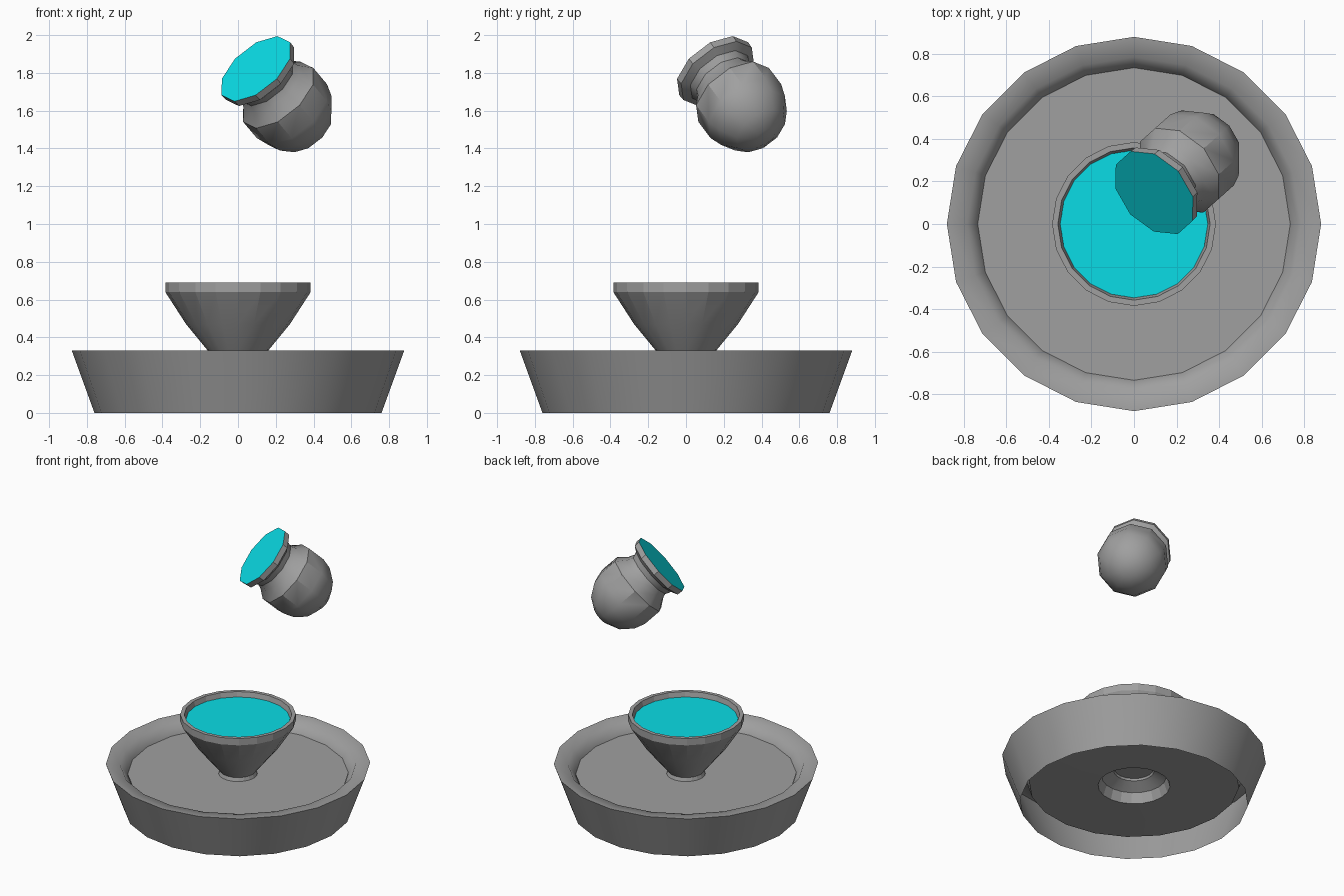
import bpy, bmesh, math
from mathutils import Vector, Matrix

if "Cube" in bpy.data.objects:
    bpy.data.objects.remove(bpy.data.objects["Cube"])


def material(name, rgb):
    m = bpy.data.materials.new(name)
    m.diffuse_color = (*rgb, 1)
    m.use_nodes = True
    m.node_tree.nodes["Principled BSDF"].inputs["Base Color"].default_value = m.diffuse_color
    return m


STONE = material("grey stone", (0.35, 0.35, 0.35))
CYAN = material("cyan water", (0.003, 0.72, 0.79))


def lathe(name, profile, sides, mat, smooth=0, cap_start=False, cap_end=None):
    """Turn a (radius, height) profile around z; optional end caps."""
    bm = bmesh.new()
    rings = []
    for r, z in profile:
        rings.append([bm.verts.new((r * math.cos(math.tau * i / sides),
                                    r * math.sin(math.tau * i / sides), z))
                      for i in range(sides)])
    for a, b in zip(rings, rings[1:]):
        for i in range(sides):
            j = (i + 1) % sides
            bm.faces.new((a[i], a[j], b[j], b[i]))
    if cap_start:
        bm.faces.new(rings[0][::-1])
    if cap_end:
        bm.faces.new(rings[-1]).material_index = 1
    for f in bm.faces:
        f.smooth = smooth > 0
    bm.normal_update()
    for e in bm.edges:
        e.smooth = e.calc_face_angle(0) < math.radians(smooth)
    me = bpy.data.meshes.new(name)
    bm.to_mesh(me)
    bm.free()
    me.materials.append(mat)
    if cap_end:
        me.materials.append(cap_end)
    ob = bpy.data.objects.new(name, me)
    bpy.context.collection.objects.link(ob)
    return ob


def disc(name, radius, z, sides, mat):
    return lathe(name, [(radius, z)], sides, mat, cap_end=mat)


# wide basin: outer wall, rounded lip, inner wall and raised floor
lathe("basin", [(0.76, 0), (0.88, 0.33), (0.785, 0.322), (0.735, 0.25),
                (0.70, 0.135), (0.24, 0.125)], 20, STONE, smooth=60)

# central cup on a flared hollow foot
lathe("cup", [(0.24, 0.125), (0.215, 0.195), (0.135, 0.24), (0.12, 0.28),
              (0.16, 0.33), (0.275, 0.47), (0.385, 0.64), (0.385, 0.69),
              (0.358, 0.69), (0.345, 0.64)], 20, STONE, smooth=15)

# flat surfaces filling cup and basin; the neck passes through the basin one
disc("cup_water", 0.347, 0.655, 20, CYAN)
disc("basin_surface", 0.735, 0.255, 20, STONE)

# floating tilted jar: round base, body, concave neck and flared mouth
R = 0.235
dome = [(R * math.cos(a), 0.245 * math.sin(a))
        for a in (math.radians(d) for d in (-75, -50, -25))]
jar = lathe("floating_jar",
            dome + [(R, -0.03), (R, 0.10), (0.185, 0.165), (0.17, 0.205),
                    (0.185, 0.245), (0.228, 0.27), (0.23, 0.31)],
            10, STONE, smooth=35, cap_start=True, cap_end=CYAN)
axis = Vector((-0.56, -0.50, 0.66)).normalized()
centre = Vector((0.095, 0.147, 1.822)) - axis * 0.31
jar.matrix_world = (Matrix.Translation(centre)
                    @ axis.to_track_quat('Z', 'Y').to_matrix().to_4x4()
                    @ Matrix.Rotation(math.radians(18), 4, 'Z'))
